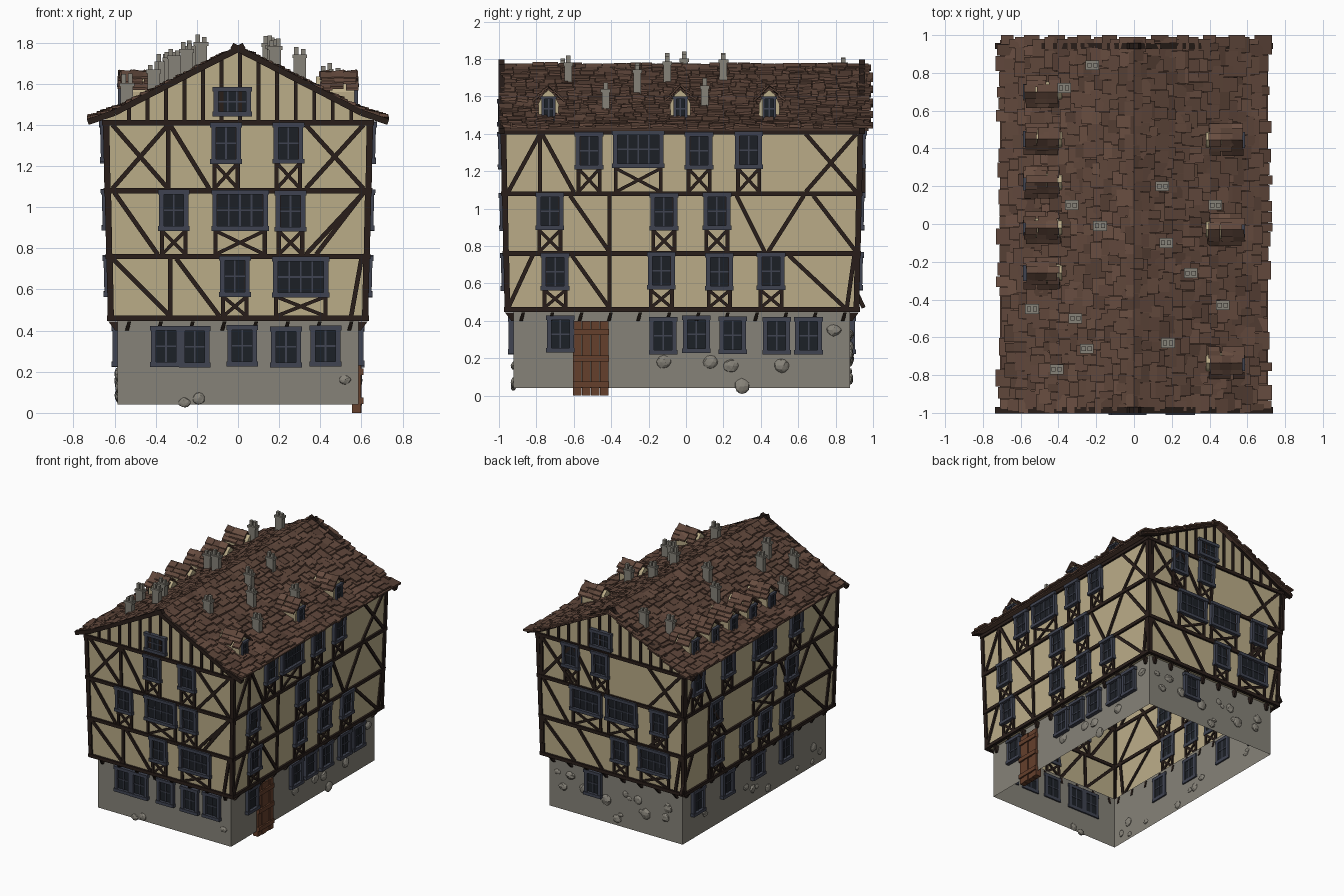
import bpy, bmesh, random
from mathutils import Vector, Matrix

if "Cube" in bpy.data.objects:
    bpy.data.objects.remove(bpy.data.objects["Cube"])

random.seed(7)
R = random.uniform
YC = -0.022
LEVELS = [0.46, 0.76, 1.08, 1.41]


def material(name, *rgb):
    m = bpy.data.materials.new(name)
    m.diffuse_color = (*rgb, 1)
    m.use_nodes = True
    m.node_tree.nodes["Principled BSDF"].inputs["Base Color"].default_value = m.diffuse_color
    return m


CREAM = material("plaster", 0.50, 0.42, 0.25)
TIMBER = material("dark_timber", 0.022, 0.013, 0.010)
STONE = material("stone", 0.24, 0.225, 0.19)
SLATE = material("frame_paint", 0.05, 0.057, 0.083)
GLASS = material("dark_glass", 0.012, 0.015, 0.02)
DOOR = material("door_wood", 0.13, 0.05, 0.025)
TILES = [material("tile_%d" % i, .115 * k, .062 * k, .043 * k) for i, k in enumerate((1, .78, 1.2))]


def finish(bm, name, *mats):
    bmesh.ops.recalc_face_normals(bm, faces=bm.faces)
    me = bpy.data.meshes.new(name)
    bm.to_mesh(me)
    bm.free()
    for m in mats:
        me.materials.append(m)
    bpy.context.collection.objects.link(bpy.data.objects.new(name, me))


def prism(bm, a, b, mat=0):
    """Closed prism between two matching loops of points."""
    va, vb = [bm.verts.new(p) for p in a], [bm.verts.new(p) for p in b]
    n = len(va)
    faces = [bm.faces.new(va), bm.faces.new(vb[::-1])]
    faces += [bm.faces.new((va[i], vb[i], vb[(i + 1) % n], va[(i + 1) % n])) for i in range(n)]
    for f in faces:
        f.material_index = mat


def block(bm, x, y, hx, hy, z0, z1):
    ring = [(x - hx, y - hy), (x + hx, y - hy), (x + hx, y + hy), (x - hx, y + hy)]
    prism(bm, [(*p, z0) for p in ring], [(*p, z1) for p in ring])


def half(z):
    """Half width and half depth of the house at height z."""
    if z < 0.445:
        return 0.585, 0.90
    t = min(1, max(0, z - 0.46) / 0.95)
    return 0.62 + 0.025 * t, 0.935 + 0.023 * t


def wall(side):
    """Map wall coordinates (along, height, outward) to world."""
    def place(u, z, d):
        hx, hy = half(z)
        return {"F": (u, YC - hy - d, z), "B": (u, YC + hy + d, z),
                "R": (hx + d, u, z), "L": (-hx - d, u, z)}[side]
    return place


def slab(bm, place, pts, d0, d1, mat=0):
    prism(bm, [place(u, z, d0) for u, z in pts], [place(u, z, d1) for u, z in pts], mat)


def rect(bm, place, u0, u1, z0, z1, d0, d1, mat=0):
    slab(bm, place, [(u0, z0), (u1, z0), (u1, z1), (u0, z1)], d0, d1, mat)


def beam(bm, place, u0, z0, u1, z1, w=0.022, d=0.012):
    p, q = Vector((u0, z0)), Vector((u1, z1))
    n = (q - p).orthogonal().normalized() * w / 2
    slab(bm, place, [p + n, q + n, q - n, p - n], -0.01, d)


def window(bm, place, u, a, b, w, n, t=.024, d=.026):
    """Frame, glass and glazing bars with n panes across."""
    for s in (-1, 1):
        rect(bm, place, u + s * w, u + s * (w - t), a, b, -.012, d)
    for z in (a, b - t):
        rect(bm, place, u - w - .005, u + w + .005, z, z + t, -.012, d + .005)
    rect(bm, place, u - w + t, u + w - t, a + t, b - t, -.006, .008, 1)
    beam(bm, place, u - w + t, (a + b) / 2, u + w - t, (a + b) / 2, .008, .014)
    for k in range(1, n):
        x = u - w + t + 2 * (w - t) * k / n
        beam(bm, place, x, a + t, x, b - t, .008, .014)


def roof_z(x):
    """Roof height, slightly flared at the eaves."""
    x = abs(x)
    return 1.755 - .494 * x + .15 * max(0, x - .6)


# Window centres per storey from the ground up, single then wide
FRONT = [[-.35, -.21, .02, .233, .425], [-.015], [-.312, .255], [-.058, .245]]
BACK = [[.19], [-.07], [-.42], [.35, .09]]
RIGHT = [[-.672, -.122, .055, .25, .485, .655], [-.70, -.132, .178, .455],
         [-.728, -.118, .165], [-.518, .07, .335]]
LEFT = [[.7, .33, -.05, -.4], [.52, .15, -.08, -.35], [.55, -.4], [.78, .4, -.45]]
SINGLE = {"F": FRONT, "B": BACK, "R": RIGHT, "L": LEFT}
WIDE = {"F": [[], [.305], [.01], []], "B": [[], [-.37], [.22, -.09], []],
        "R": [[], [], [], [-.255]], "L": [[], [], [-.06], [-.05]]}
GABLE = {"F": -.028, "B": .08}

# Braced bays: storey, start, end, pattern of posts and diagonals
BAYS = [(0, -.61, -.33, "\\|"), (0, -.30, -.09, "\\"), (0, .55, .6, "/"), (1, -.6, -.39, "\\"),
        (1, .33, .61, "/"), (1, .38, .61, "/"), (2, -.61, -.34, "/\\|"), (2, -.33, -.14, "\\"),
        (2, .33, .61, "/\\")]
LONG_BAYS = [(0, -.95, -.82, "/"), (0, -.61, -.41, "\\|"), (0, .55, .85, "\\"), (0, .86, .9, "/"),
             (1, -.62, -.41, "\\|"), (1, .27, .42, "\\"), (1, .44, .63, "/"), (1, .68, .91, "\\"),
             (2, -.95, -.78, "/|"), (2, -.77, -.6, "\\"), (2, .64, .91, "/\\")]
FLIP = str.maketrans("/\\", "\\/")


def mirrored(bays):
    return [(s, -b, -a, p.translate(FLIP)) for s, a, b, p in bays]


BRACES = {"F": BAYS, "R": LONG_BAYS, "B": mirrored(BAYS), "L": mirrored(LONG_BAYS)}


# Stone ground floor and plastered upper walls, open below
def shell(name, mat, rings):
    bm = bmesh.new()
    rs = [[bm.verts.new((sx * hx, YC + sy * hy, z)) for sx, sy in ((-1, -1), (1, -1), (1, 1), (-1, 1))]
          for z, hx, hy in rings]
    for a, b in zip(rs, rs[1:]):
        for i in range(4):
            bm.faces.new((a[i], a[(i + 1) % 4], b[(i + 1) % 4], b[i]))
    finish(bm, name, mat)


shell("stone_walls", STONE, [(z, *half(0)) for z in (0.04, 0.455)])
shell("plaster_walls", CREAM, [(0.455, *half(0))] + [(z, *half(z)) for z in LEVELS + [1.43]])
bm = bmesh.new()
for side in "FB":
    prof = [(-.645, 1.40), (.645, 1.40)] + [(x, roof_z(x) - .005) for x in (.645, 0, -.645)]
    bm.faces.new([bm.verts.new(wall(side)(u, z, 0)) for u, z in prof])
finish(bm, "gable_walls", CREAM)

for side, full in (("F", "front"), ("B", "back"), ("R", "right"), ("L", "left")):
    P, gable = wall(side), side in "FB"
    # Timber frame: floor beams, corner posts and braces
    bm, win = bmesh.new(), bmesh.new()
    c = 0 if gable else YC
    for i, z in enumerate(LEVELS):
        h = half(z)[0 if gable else 1] + 0.012
        beam(bm, P, c - h, z, c + h, z, 0.026, 0.016)
        for s in (-1, 1) if i < 3 else ():
            beam(bm, P, c + s * (h - .014), z, c + s * (h - .008), LEVELS[i + 1], 0.03)
    for s, a, b, pattern in BRACES[side]:
        lo, hi = LEVELS[s] + .01, LEVELS[s + 1] - .01
        for mark in pattern:
            if mark == "|":
                beam(bm, P, b, lo, b, hi)
            else:
                beam(bm, P, a, lo if mark == "/" else hi, b, hi if mark == "/" else lo)
    # Windows with crossed panels below them
    for row in range(4):
        z0 = .225 if row == 0 else LEVELS[row] - .195
        for n, w, group in ((2, .072, SINGLE), (4, .135, WIDE)):
            for u in group[side][row]:
                j = R(-.005, .005)
                window(win, P, u, z0 + j, z0 + .2 + j, w, n)
                for s in (-1, 1) if row else ():
                    v = s * (w - .015)
                    beam(bm, P, u + v, LEVELS[row - 1], u + v, LEVELS[row], .02)
                    beam(bm, P, u - v, LEVELS[row - 1] + .01, u + v, z0, .017, .010)
    # Gable studs and barge boards
    if gable:
        window(win, P, GABLE[side], 1.44, 1.585, .09, 3)
        for k in range(-6, 7):
            u = k * .09 + .01
            beam(bm, P, u, 1.41, u, roof_z(u), .018)
        for s in (-1, 1):
            beam(bm, P, -s * .03, 1.785, s * .6, roof_z(.6), .03, .022)
            beam(bm, P, s * .6, roof_z(.6), s * .73, roof_z(.73), .03, .022)
    # Jetty brackets under the overhang
    span, count = (.54, 8) if gable else (.86, 12)
    for k in range(count):
        u = c - span + 2 * span * k / (count - 1)
        prism(bm, *[[P(u + e, .40, -.005), P(u + e, .40, .012), P(u + e + .012, .444, .045),
                     P(u + e + .012, .444, -.005)] for e in (-.009, .009)])
    finish(bm, full + "_timber_frame", TIMBER)
    finish(win, full + "_windows", SLATE, GLASS)

# Plank door on the right side
bm = bmesh.new()
for k in range(4):
    y = -.603 + k * .048
    rect(bm, wall("R"), y, y + .045, 0, .40, -.03, .012 + .004 * (k % 2))
for z in (.06, .2, .34):
    beam(bm, wall("R"), -.605, z, -.413, z, .032, .026)
finish(bm, "door", DOOR)

# Field stones set in the ground-floor walls
rocks = [("R", u, z, .04) for u, z in ((.79, .35), (-.12, .18), (.13, .18), (.51, .16), (.24, .16), (.3, .05))]
rocks += [("F", u, z, .03) for u, z in ((.52, .16), (-.19, .07), (-.26, .05))]
rocks += [("B", R(-.52, .52), R(.08, .38), R(.02, .045)) for _ in range(15)]
rocks += [("L", R(-.85, .8), R(.07, .2), R(.018, .04)) for _ in range(10)]
bm = bmesh.new()
for side, u, z, r in rocks:
    flat = (1, .45, R(.7, 1.1), 1) if side in "FB" else (.45, 1, R(.7, 1.1), 1)
    M = Matrix.Translation(wall(side)(u, z, 0)) @ Matrix.Diagonal(flat)
    for v in bmesh.ops.create_icosphere(bm, subdivisions=2, radius=r, matrix=M)["verts"]:
        v.co += Vector((R(-1, 1), R(-1, 1), R(-1, 1))) * r * .07
finish(bm, "wall_stones", STONE)


# Roof deck and rows of uneven shingles
def tile(bm, pts, t):
    prism(bm, pts, [(x, y, z + t) for x, y, z in pts], random.choice((0, 0, 0, 1, 2)))


def strips(y, end, lo, hi):
    """Split a run into random widths."""
    while y < end - .002:
        y2 = y + R(lo, hi)
        y2 = end if y2 > end - .03 else y2
        yield y, y2 - .003
        y = y2


bm = bmesh.new()
for s in (-1, 1):
    for a, b in ((0, .6), (.6, .71)):
        tile(bm, [(s * x, y, roof_z(x) - .006) for x, y in ((a, -.975), (b, -.975), (b, .975), (a, .975))], .01)
    for row in range(15):
        x = row * .0455
        for y, y2 in strips(-1 + row % 3 * .01, 1.003 - (row + 1) % 3 * .01, .04, .1):
            x1 = min(.738, x + .075 + R(-.012, .022))
            z, z1, tilt = roof_z(x) + .002, roof_z(x1) + R(.010, .022), R(-.004, .004)
            tile(bm, [(s * x, y, z), (s * x1, y, z1 + tilt), (s * x1, y2, z1 - tilt), (s * x, y2, z)], R(.01, .016))
    for y, y2 in strips(-.98, .98, .05, .1):
        x = s * R(.03, .05)
        tile(bm, [(0, y, 1.765), (x, y, 1.747), (x, y2, 1.747), (0, y2, 1.765)], R(.008, .018))
finish(bm, "roof_shingles", *TILES)

# Dormers with plaster fronts, small windows and shingled gable roofs
body, win, roof = bmesh.new(), bmesh.new(), bmesh.new()
for s, ys in ((-1, (.70, .45, .22, -.02, -.26)), (1, (.445, -.03, -.735))):
    for yc in ys:
        right = [(.052, 1.45), (.055, 1.56), (.03, 1.61)]
        prof = right + [(0, 1.635)] + [(-y, z) for y, z in right[::-1]]
        prism(body, *[[(s * x, yc + y, z) for y, z in prof] for x in (.565, .38)])
        window(win, lambda u, z, d: (s * (.565 + d), yc + u, z), 0, 1.47, 1.6, .037, 2, .015, .018)
        for e in (-1, 1):
            for k in range(9):
                row, a = k // 3, .40 + k % 3 * .058 + R(-.012, .01)
                b, h0 = a + .062, row * .024
                h1, z0 = h0 + .038, 1.648 - 1.05 * h0
                z1 = z0 - .028 + R(-.004, .008)
                tile(roof, [(s * a, yc + e * h0, z0), (s * b, yc + e * h0, z0 + R(-.005, .01)),
                            (s * b, yc + e * h1, z1), (s * a, yc + e * h1, z1)], .012)
finish(body, "dormer_walls", CREAM)
finish(win, "dormer_windows", SLATE, GLASS)
finish(roof, "dormer_shingles", *TILES)

# Chimneys with collars and pots
bm = bmesh.new()
for x, y in ((-.22, .84), (-.37, .72), (-.33, .10), (-.18, -.01), (-.54, -.45), (-.31, -.5), (-.25, -.66),
             (-.41, -.77), (.15, .2), (.43, .1), (.17, -.1), (.3, -.26), (.47, -.43), (.18, -.63)):
    z = roof_z(x)
    top = z + (.11 if abs(x) > .4 or 0 < x < .2 else .13)
    block(bm, x, y, .03, .02, z - .04, top)
    block(bm, x, y, .036, .026, top - .012, top + .006)
    for k in (-.016, .016):
        block(bm, x + k, y, .011, .012, top, top + R(.025, .055))
finish(bm, "chimneys", STONE)
